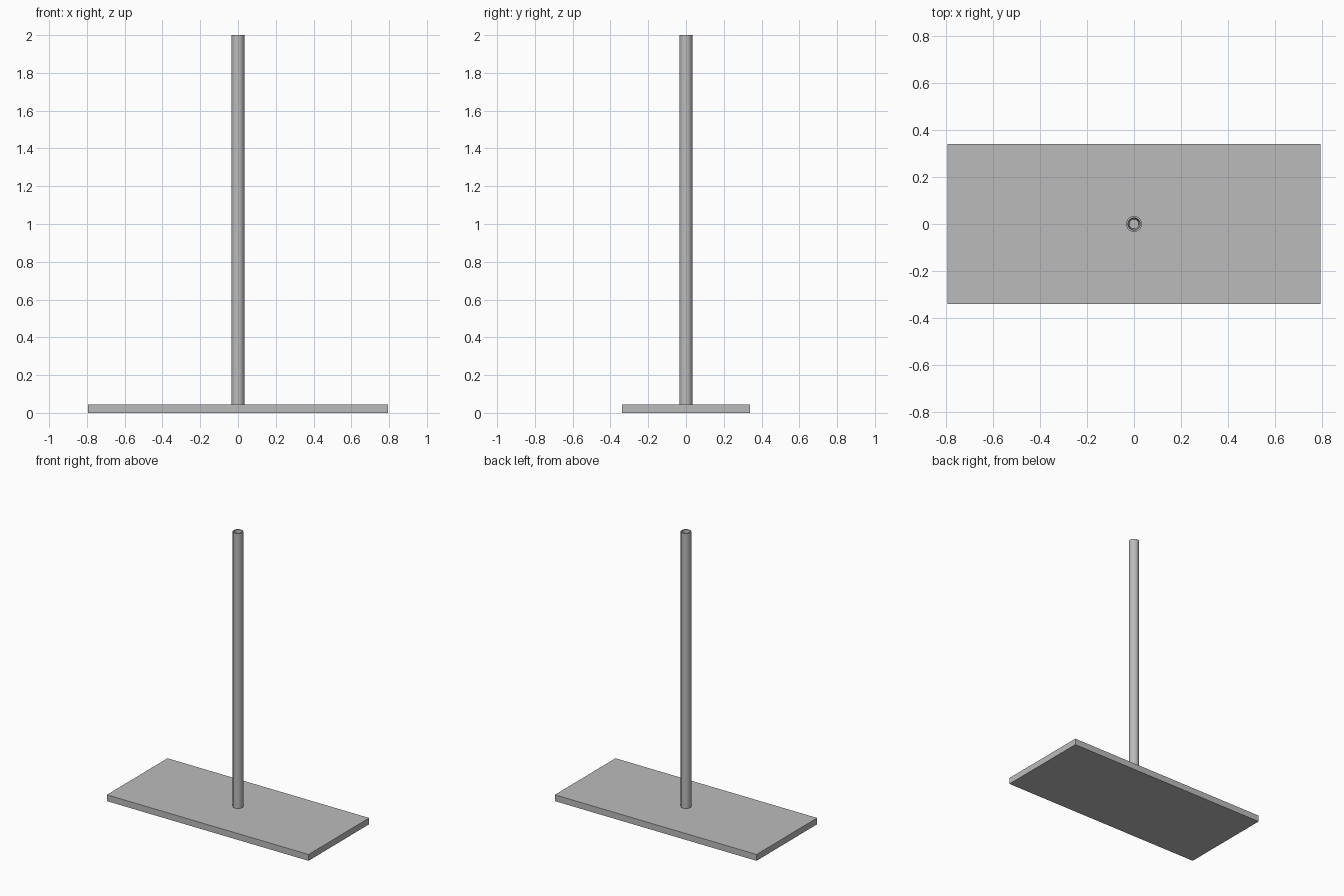
import bpy
import bmesh
import math

old = bpy.data.objects.get("Cube")
if old:
    bpy.data.objects.remove(old, do_unlink=True)

BASE_TOP = 0.045
HEIGHT = 2.0
SIDES = 24

grey = bpy.data.materials.new("plain grey")
grey.use_nodes = True
grey.diffuse_color = (0.5, 0.5, 0.5, 1)
grey.node_tree.nodes["Principled BSDF"].inputs["Base Color"].default_value = (0.5, 0.5, 0.5, 1)


def add_object(name, bm):
    bmesh.ops.recalc_face_normals(bm, faces=bm.faces)
    mesh = bpy.data.meshes.new(name)
    bm.to_mesh(mesh)
    bm.free()
    mesh.materials.append(grey)
    obj = bpy.data.objects.new(name, mesh)
    bpy.context.collection.objects.link(obj)
    return obj


# Flat rectangular base plate
bm = bmesh.new()
bmesh.ops.create_cube(bm, size=1)
bmesh.ops.scale(bm, vec=(1.586, 0.68, BASE_TOP), verts=bm.verts)
bmesh.ops.translate(bm, vec=(0, 0, BASE_TOP / 2), verts=bm.verts)
add_object("base_plate", bm)

# Upright pole with a tapering socket in its top, as (radius, height) rings
profile = [(0.034, BASE_TOP), (0.034, HEIGHT), (0.026, HEIGHT), (0.02, HEIGHT - 0.11)]
bm = bmesh.new()
rings = []
for radius, z in profile:
    angles = [math.tau * i / SIDES for i in range(SIDES)]
    rings.append([bm.verts.new((radius * math.cos(a), radius * math.sin(a), z)) for a in angles])
for low, high in zip(rings, rings[1:]):
    for i in range(SIDES):
        j = (i + 1) % SIDES
        bm.faces.new((low[i], low[j], high[j], high[i]))
bm.faces.new(rings[0])
bm.faces.new(rings[-1])
pole = add_object("pole", bm)

# Smooth the round sides, keep the rims sharp
bpy.ops.object.select_all(action="DESELECT")
pole.select_set(True)
bpy.context.view_layer.objects.active = pole
bpy.ops.object.shade_smooth_by_angle(angle=math.radians(35))
